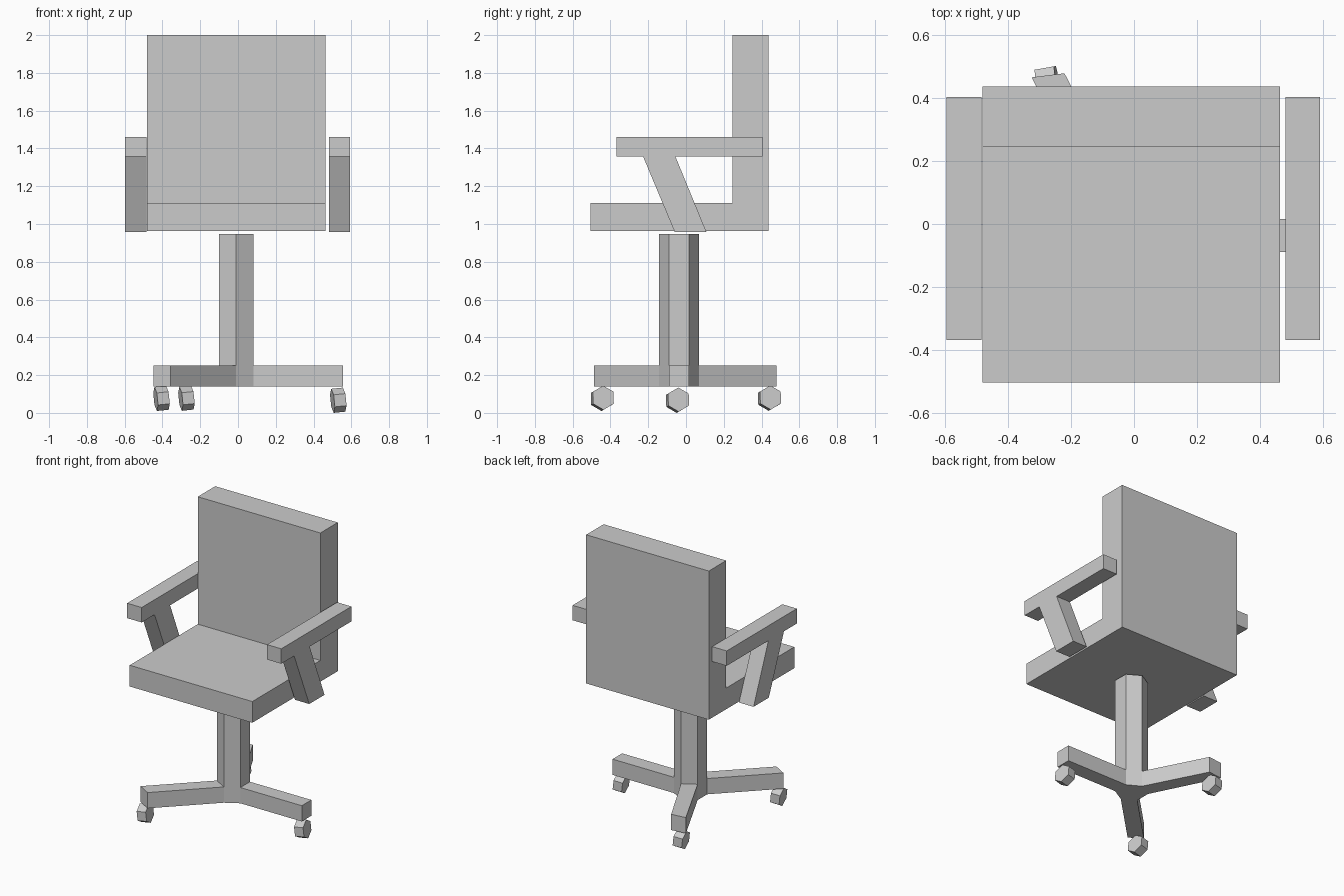
import bpy, bmesh
from math import radians, cos, sin
from mathutils import Vector, Matrix

if "Cube" in bpy.data.objects:
    bpy.data.objects.remove(bpy.data.objects["Cube"])


def add_object(name, bm):
    bmesh.ops.recalc_face_normals(bm, faces=bm.faces[:])
    mesh = bpy.data.meshes.new(name)
    bm.to_mesh(mesh)
    bm.free()
    obj = bpy.data.objects.new(name, mesh)
    bpy.context.collection.objects.link(obj)
    return obj


def extrude_up(bm, face, offset):
    new = bmesh.ops.extrude_face_region(bm, geom=[face])["geom"]
    bmesh.ops.translate(bm, vec=offset, verts=[g for g in new if isinstance(g, bmesh.types.BMVert)])
    return next(g for g in new if isinstance(g, bmesh.types.BMFace))


def side_profile(name, points, x0, x1):
    """Extrude a (y, z) outline from x0 to x1."""
    bm = bmesh.new()
    face = bm.faces.new([bm.verts.new((x0, y, z)) for y, z in points])
    extrude_up(bm, face, Vector((x1 - x0, 0, 0)))
    return add_object(name, bm)


# Seat and backrest: one L-shaped block
side_profile("seat_and_backrest",
             [(-0.505, 0.963), (0.437, 0.963), (0.437, 2.0), (0.245, 2.0),
              (0.245, 1.111), (-0.505, 1.111)], -0.482, 0.464)

# Armrests with slanted supports
arm = [(-0.369, 1.461), (-0.369, 1.357), (-0.227, 1.357), (-0.06, 0.958),
       (0.108, 0.958), (-0.056, 1.357), (0.404, 1.357), (0.404, 1.461)]
side_profile("left_armrest", arm, -0.597, -0.485)
side_profile("right_armrest", arm, 0.482, 0.592)

# Pedestal: six-sided column, three of its lower faces pulled out into legs
CENTRE, RADIUS = Vector((-0.01, -0.0365, 0)), 0.1055
bm = bmesh.new()
hexagon = [bm.verts.new(CENTRE + Vector((RADIUS * cos(radians(a)), RADIUS * sin(radians(a)), 0.14)))
           for a in range(30, 390, 60)]
top = extrude_up(bm, bm.faces.new(hexagon), Vector((0, 0, 0.11)))
extrude_up(bm, top, Vector((0, 0, 0.697)))
bmesh.ops.recalc_face_normals(bm, faces=bm.faces[:])

# Leg direction, end-face centre (x, y), twist of the end face
legs = [(0, (0.555, -0.0365), 0), (120, (-0.2735, 0.473), -23), (240, (-0.402, -0.461), 0)]
for angle, end, twist in legs:
    out = Vector((cos(radians(angle)), sin(radians(angle)), 0))
    face = next(f for f in bm.faces if f.normal.dot(out) > 0.99
                and f.calc_center_median().z < 0.25
                and (f.calc_center_median() - CENTRE).xy.length < RADIUS)
    tip = bmesh.ops.extrude_discrete_faces(bm, faces=[face])["faces"][0]
    mid = tip.calc_center_median()
    bmesh.ops.rotate(bm, verts=tip.verts[:], cent=mid, matrix=Matrix.Rotation(radians(twist), 3, 'Z'))
    bmesh.ops.translate(bm, verts=tip.verts[:], vec=Vector((end[0], end[1], mid.z)) - mid)
add_object("pedestal", bm)

# Casters: slightly tilted hexagonal wheels under the leg ends
wheels = {"right_caster": (0.531, -0.045, 0.067),
          "rear_caster": (-0.273, 0.442, 0.078),
          "front_caster": (-0.405, -0.443, 0.077)}
for name, pos in wheels.items():
    bm = bmesh.new()
    place = (Matrix.Translation(pos) @ Matrix.Rotation(radians(10), 4, 'Z')
             @ Matrix.Rotation(radians(96), 4, 'Y').inverted()
             @ Matrix.Rotation(radians(0), 4, 'Z'))
    place = (Matrix.Translation(pos) @ Matrix.Rotation(radians(10), 4, 'Z')
             @ Matrix.Rotation(radians(-6), 4, 'Y'))
    face = bm.faces.new([bm.verts.new((-0.0315, 0.064 * sin(radians(a)), 0.064 * cos(radians(a))))
                         for a in range(0, 360, 60)])
    extrude_up(bm, face, Vector((0.063, 0, 0)))
    bmesh.ops.transform(bm, matrix=place, verts=bm.verts[:])
    add_object(name, bm)
